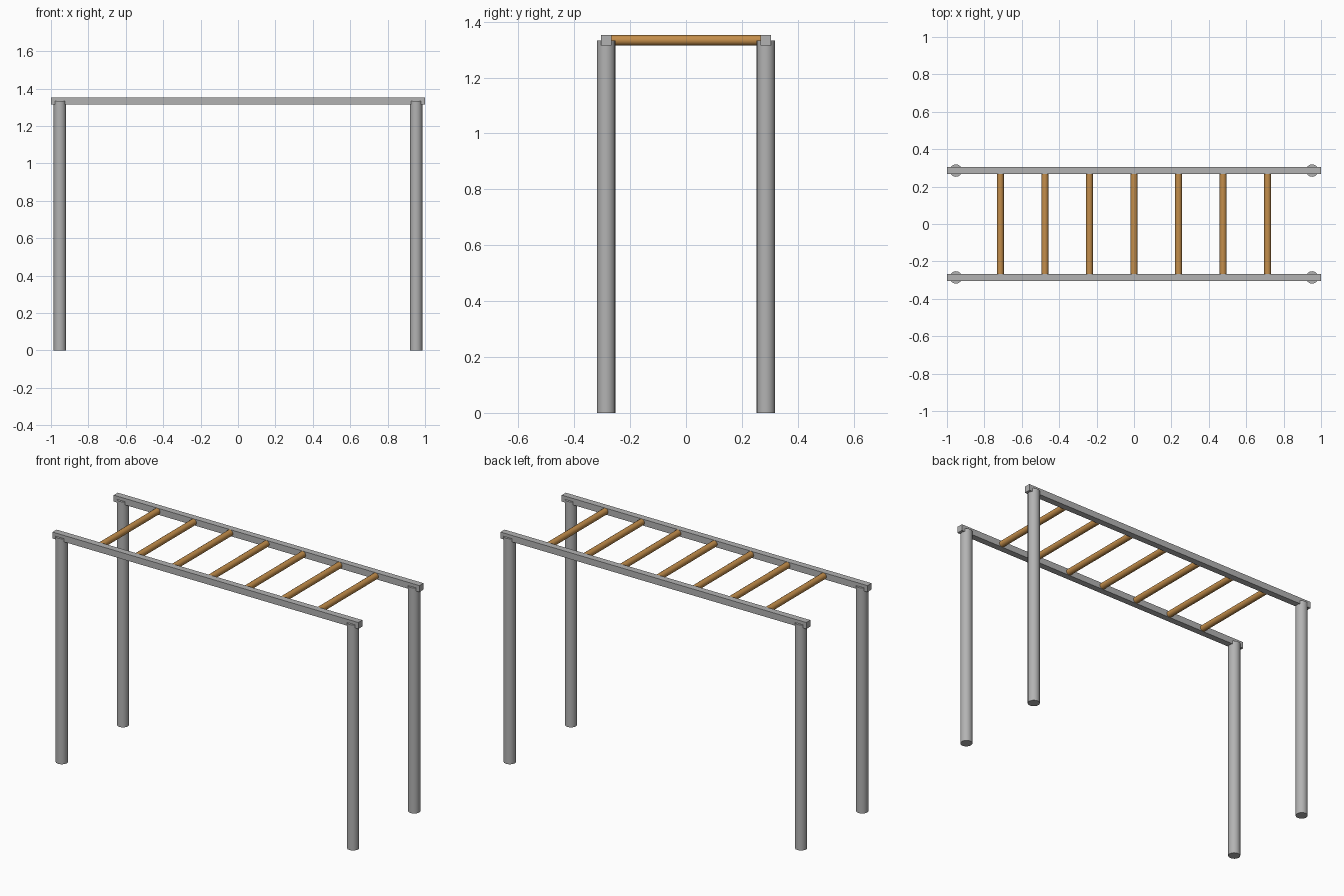
import bpy
import math

if "Cube" in bpy.data.objects:
    bpy.data.objects.remove(bpy.data.objects["Cube"])

POST_X, RAIL_Y, TOP = 0.9524, 0.2857, 1.3333
SPACING = POST_X / 4


def material(name, color):
    mat = bpy.data.materials.new(name)
    mat.diffuse_color = (*color, 1)
    mat.use_nodes = True
    mat.node_tree.nodes["Principled BSDF"].inputs["Base Color"].default_value = mat.diffuse_color
    return mat


wood = material("wood", (0.55, 0.27, 0.07))
steel = material("steel", (0.45, 0.45, 0.45))


def cylinder(name, radius, length, loc, mat, rot=(0, 0, 0), sides=16):
    bpy.ops.mesh.primitive_cylinder_add(vertices=sides, radius=radius, depth=length,
                                        location=loc, rotation=rot)
    ob = bpy.context.object
    ob.name = name
    ob.data.materials.append(mat)
    bpy.ops.object.shade_smooth_by_angle(angle=math.radians(40))


for side, sy in (("front", -1), ("back", 1)):
    # square side rail, centred on the post tops
    bpy.ops.mesh.primitive_cube_add(size=1, location=(0, sy * RAIL_Y, TOP))
    rail = bpy.context.object
    rail.name = side + "_rail"
    rail.scale = (2.0, 0.0381, 0.0381)
    bpy.ops.object.transform_apply(location=False, rotation=False, scale=True)
    rail.data.materials.append(steel)

    # round posts
    for end, sx in (("left", -1), ("right", 1)):
        cylinder(f"{side}_{end}_post", 0.0333, TOP,
                 (sx * POST_X, sy * RAIL_Y, TOP / 2), steel)

# wooden rungs between the rails
for i in range(-3, 4):
    cylinder(f"rung_{i + 4}", 0.0185, 2 * RAIL_Y, (i * SPACING, 0, TOP), wood,
             rot=(math.pi / 2, 0, 0))
